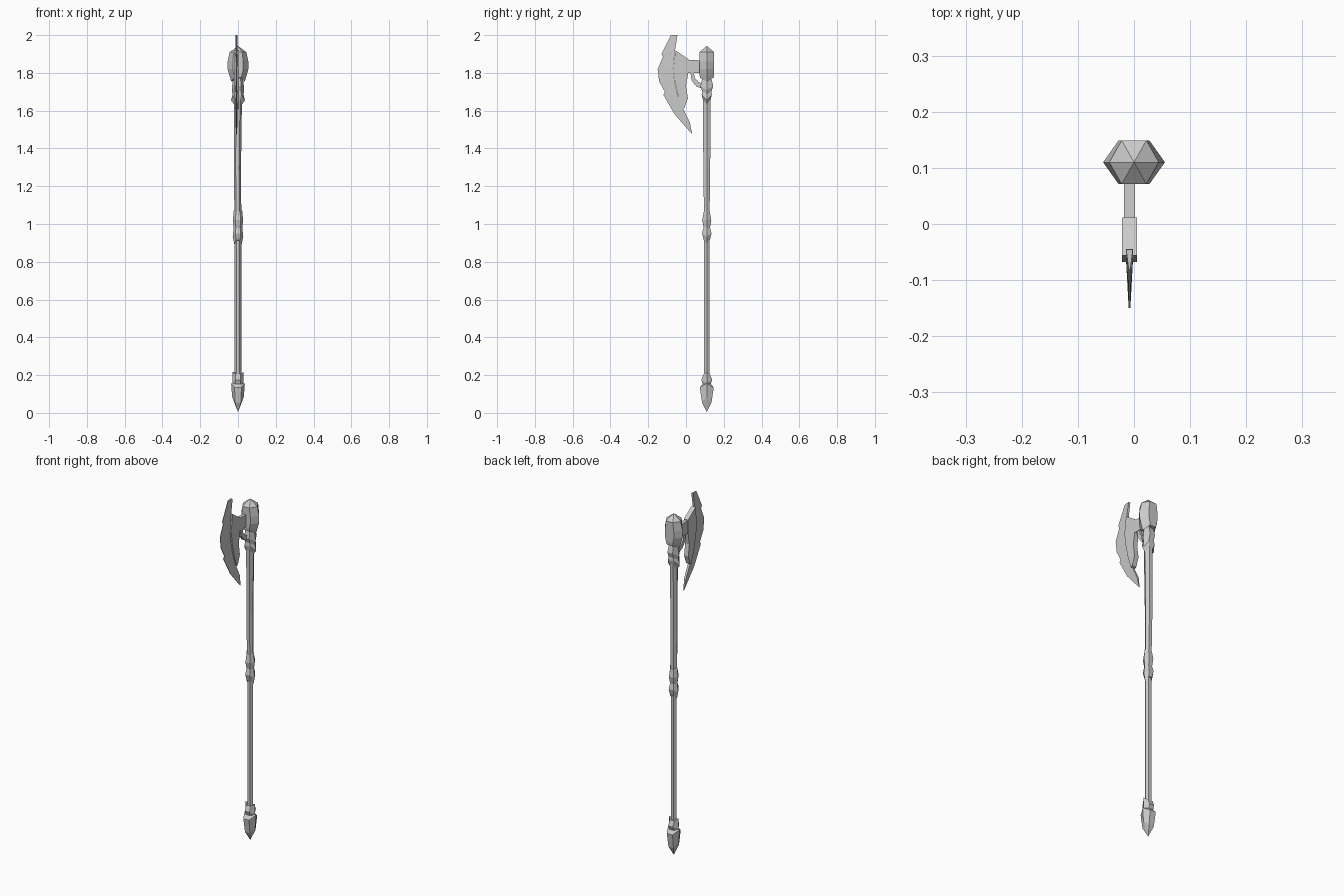
import bpy, bmesh

if "Cube" in bpy.data.objects:
    bpy.data.objects.remove(bpy.data.objects["Cube"])

AXIS_Y = 0.11      # shaft centre
BLADE_X = -0.008   # blade plane


def finish(name, bm):
    bmesh.ops.recalc_face_normals(bm, faces=bm.faces)
    me = bpy.data.meshes.new(name)
    bm.to_mesh(me)
    bm.free()
    ob = bpy.data.objects.new(name, me)
    bpy.context.collection.objects.link(ob)
    return ob


def hex_loft(name, rings):
    """Loft six-sided rings (rx, ry, z, side_dz, shift_x); side corners move by side_dz."""
    bm = bmesh.new()
    loops = []
    for r in rings:
        rx, ry, z, dz, sx = (tuple(r) + (0, 0))[:5]
        if rx == 0:
            loops.append([bm.verts.new((sx, AXIS_Y, z))])
            continue
        corners = [(1, 0), (.5, 1), (-.5, 1), (-1, 0), (-.5, -1), (.5, -1)]
        loops.append([bm.verts.new((sx + cx * rx, AXIS_Y + cy * ry, z + (0 if cy else dz)))
                      for cx, cy in corners])
    for a, b in zip(loops, loops[1:]):
        for i in range(6):
            j = (i + 1) % 6
            if len(a) == 1:
                bm.faces.new((a[0], b[j], b[i]))
            elif len(b) == 1:
                bm.faces.new((a[i], a[j], b[0]))
            else:
                bm.faces.new((a[i], a[j], b[j], b[i]))
    for end in (loops[0], loops[-1]):
        if len(end) > 1:
            bm.faces.new(end)
    return finish(name, bm)


def plate(name, outer, inner, h_out, h_in):
    """Strip plate in the yz plane between two edge lines, with a half thickness for each."""
    bm = bmesh.new()
    rows = []
    for o, n in zip(outer, inner):
        rows.append([bm.verts.new((BLADE_X + s * h, p[0], p[1]))
                     for p, h, s in ((o, h_out, 1), (n, h_in, 1), (n, h_in, -1), (o, h_out, -1))])
    for a, b in zip(rows, rows[1:]):
        for i in range(4):
            j = (i + 1) % 4
            bm.faces.new((a[i], a[j], b[j], b[i]))
    bm.faces.new(rows[0])
    bm.faces.new(rows[-1])
    return finish(name, bm)


# Shaft, thicker towards the head
hex_loft("shaft", [(.018, .014, .12), (.018, .014, .98), (.019, .018, 1.3, 0, -.003),
                   (.021, .021, 1.66)])

# Pointed pommel and its collar
hex_loft("pommel", [(0, 0, .004), (.031, .025, .055, .03), (.036, .037, .135, .02),
                    (.02, .016, .16, 0)])
hex_loft("pommel_collar", [(.024, .018, .145, -.01), (.029, .029, .175, -.015),
                           (.029, .016, .205, .012)])

# Middle grip: two banded rings
hex_loft("grip_lower", [(.02, .016, .915, -.02), (.028, .025, .95, -.015), (.022, .016, .985)])
hex_loft("grip_upper", [(.022, .016, .975), (.027, .024, 1.02), (.022, .016, 1.065, .01)])

# Collar under the head
hex_loft("collar_lower", [(.022, .021, 1.66, -.025), (.037, .027, 1.685, -.03),
                          (.026, .024, 1.71, -.01)])
hex_loft("collar_upper", [(.028, .022, 1.695, -.015), (.033, .034, 1.73, -.02),
                          (.026, .022, 1.78)])

# Head block, swollen at the sides, with a pointed cap
hex_loft("head_block", [(.036, .036, 1.775, -.02), (.045, .039, 1.795, -.01),
                        (.055, .039, 1.82), (.055, .039, 1.86), (.044, .039, 1.91),
                        (0, 0, 1.943)])

# Crescent cutting blade
plate("blade",
      [(-.08, 2.0), (-.13, 1.90), (-.122, 1.885), (-.15, 1.82), (-.142, 1.755), (-.112, 1.70),
       (-.12, 1.685), (-.06, 1.58), (.033, 1.475)],
      [(-.045, 2.0), (-.058, 1.92), (-.06, 1.90), (-.068, 1.82), (-.06, 1.755), (-.048, 1.70),
       (-.045, 1.685), (-.015, 1.61), (.02, 1.54)], .0015, .006)

# Thick cheek behind the blade
plate("cheek",
      [(-.056, 1.92), (-.068, 1.82), (-.058, 1.75), (-.042, 1.68), (-.018, 1.61)],
      [(.012, 1.873), (.012, 1.80), (0, 1.73), (.01, 1.665), (-.008, 1.615)], .013, .013)

# Neck joining cheek and head, and the curved brace beneath
plate("neck", [(0, 1.87), (.08, 1.866)], [(0, 1.798), (.08, 1.80)], .01, .01)
plate("brace",
      [(.022, 1.81), (.03, 1.76), (.055, 1.728), (.09, 1.715)],
      [(.04, 1.81), (.046, 1.775), (.065, 1.752), (.09, 1.742)], .008, .008)
